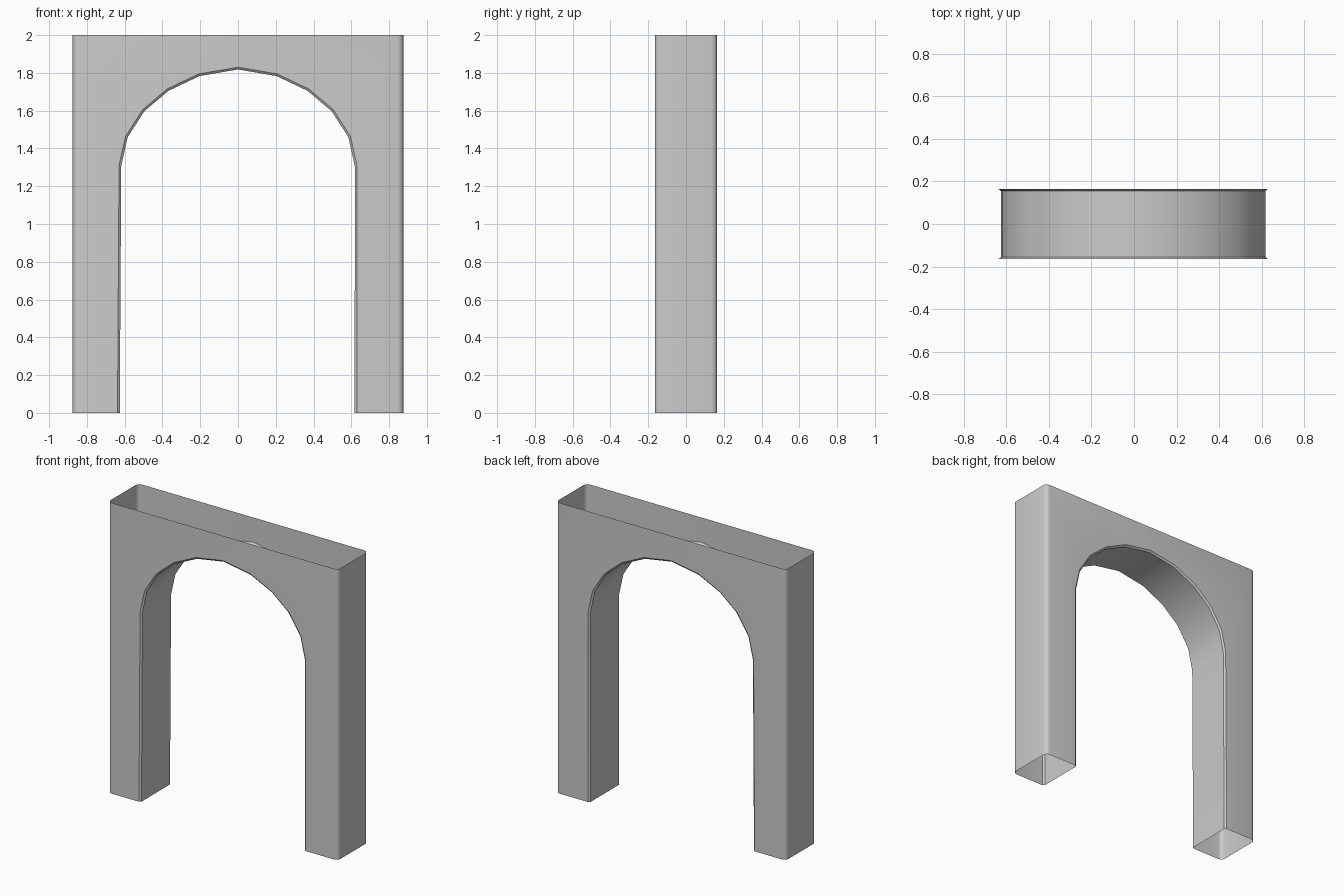
import bpy, bmesh, math

if "Cube" in bpy.data.objects:
    bpy.data.objects.remove(bpy.data.objects["Cube"])

HALF_W, HALF_D, HEIGHT = 0.875, 0.165, 2.0
RADIUS, STEPS = 0.03, 4      # rounded upright corners
LIP, LIP_DEPTH = 0.012, 0.01  # small chamfer around the opening

stone = bpy.data.materials.new("plain_grey")
stone.use_nodes = True
stone.diffuse_color = (0.6, 0.6, 0.6, 1)
stone.node_tree.nodes["Principled BSDF"].inputs["Base Color"].default_value = (0.6, 0.6, 0.6, 1)

# Opening outline in x, z: right foot, over the crown, left foot
half_arch = [(0.63, 1.31), (0.595, 1.465), (0.505, 1.605), (0.375, 1.715), (0.207, 1.795)]
opening = ([(0.63, 0)] + half_arch + [(0, 1.83)]
           + [(-x, z) for x, z in reversed(half_arch)] + [(-0.638, 0)])


def opening_row(y, inset):
    """Opening outline at depth y, drawn in towards the middle by inset."""
    row = []
    for x, z in opening:
        rise = max(z - 1.2, 0)
        length = math.hypot(x, rise)
        row.append((x - inset * x / length, y, z - inset * rise / length))
    return row


bm = bmesh.new()


def strip(row_a, row_b):
    """Bridge two rows of points with quads."""
    a, b = ([bm.verts.new(p) for p in row] for row in (row_a, row_b))
    for i in range(len(a) - 1):
        bm.faces.new((a[i], a[i + 1], b[i + 1], b[i]))


# Front and back panels
for y in (-HALF_D, HALF_D):
    x = HALF_W - RADIUS
    outline = [(-x, y, 0), (-x, y, HEIGHT), (x, y, HEIGHT), (x, y, 0)]
    bm.faces.new([bm.verts.new(p) for p in outline + opening_row(y, 0)])

# Outer sides with rounded corners, open at the top and the feet
quarter = [math.radians(90 * i / STEPS) for i in range(STEPS + 1)]
corner = [(HALF_W - RADIUS + RADIUS * math.sin(a),
           -HALF_D + RADIUS - RADIUS * math.cos(a)) for a in quarter]
plan = corner + [(x, -y) for x, y in reversed(corner)]
for side in (-1, 1):
    strip([(side * x, y, 0) for x, y in plan],
          [(side * x, y, HEIGHT) for x, y in plan])

# Inner lining of the opening with its chamfered lips
rows = [opening_row(-HALF_D, 0), opening_row(-HALF_D + LIP_DEPTH, LIP),
        opening_row(HALF_D - LIP_DEPTH, LIP), opening_row(HALF_D, 0)]
for near, far in zip(rows, rows[1:]):
    strip(near, far)

# Weld the shell and face it outwards
bmesh.ops.remove_doubles(bm, verts=bm.verts, dist=0.0005)
bmesh.ops.recalc_face_normals(bm, faces=bm.faces)
front = min(bm.faces, key=lambda f: f.calc_center_median().y)
if front.normal.y > 0:
    bmesh.ops.reverse_faces(bm, faces=bm.faces)

mesh = bpy.data.meshes.new("archway")
bm.to_mesh(mesh)
bm.free()
mesh.materials.append(stone)
archway = bpy.data.objects.new("archway", mesh)
bpy.context.collection.objects.link(archway)

bpy.ops.object.select_all(action="DESELECT")
archway.select_set(True)
bpy.context.view_layer.objects.active = archway
bpy.ops.object.shade_smooth_by_angle(angle=math.radians(35))
